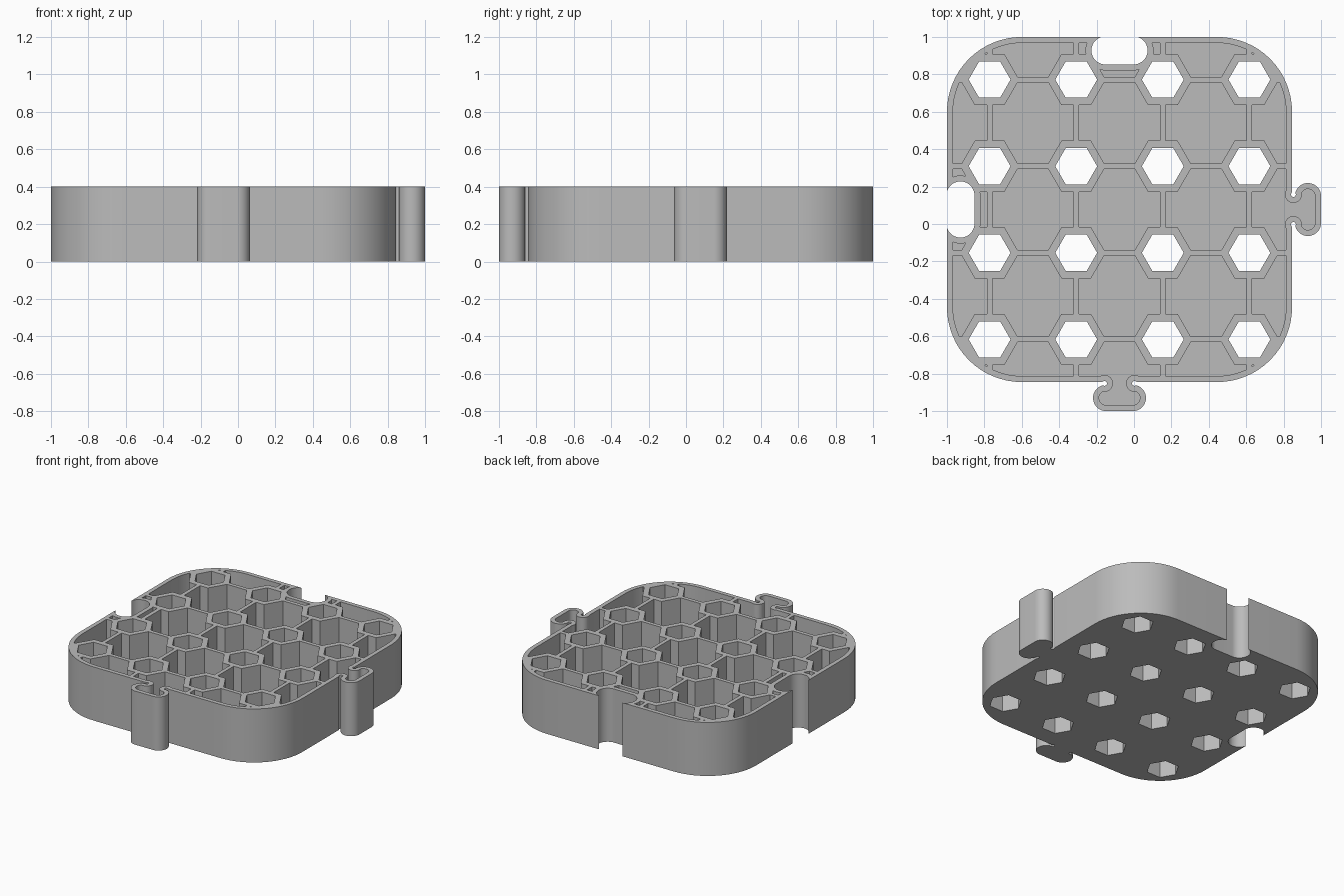
import bpy, bmesh, math

cube = bpy.data.objects.get("Cube")
if cube:
    bpy.data.objects.remove(cube, do_unlink=True)

HEIGHT, FLOOR, WALL = 0.4, 0.032, 0.032
CX, CY, HALF, CORNER = -0.0775, 0.0775, 0.9225, 0.4
PITCH = 0.463
STEPS = [(i - 1.5) * PITCH for i in range(4)]
CENTRES = [(CX + dx, CY + dy) for dx in STEPS for dy in STEPS]

grey = bpy.data.materials.new("light_grey")
grey.use_nodes = True
colour = (0.5, 0.5, 0.5, 1)
grey.diffuse_color = colour
grey.node_tree.nodes["Principled BSDF"].inputs["Base Color"].default_value = colour


def ring(x, y, r, n=32):
    return [(x + r * math.cos(math.tau * i / n), y + r * math.sin(math.tau * i / n))
            for i in range(n)]


def rounded(x, y, hx, hy, r, n=16):
    """Rounded rectangle outline; r = 0 gives a plain rectangle."""
    pts = []
    for q, (sx, sy) in enumerate([(1, 1), (-1, 1), (-1, -1), (1, -1)]):
        for i in range(n + 1 if r else 1):
            a = math.pi / 2 * (q + i / n)
            pts.append((x + sx * (hx - r) + r * math.cos(a),
                        y + sy * (hy - r) + r * math.sin(a)))
    return pts


def swapped(loops):
    """Copy outlines from the front/back edge onto the side edges."""
    return loops + [[(-y, -x) for x, y in loop] for loop in loops]


def prism(name, loops, z0, z1):
    bm = bmesh.new()
    for loop in loops:
        face = bm.faces.new([bm.verts.new((x, y, z0)) for x, y in loop])
        out = bmesh.ops.extrude_face_region(bm, geom=[face], use_keep_orig=True)
        top = [v for v in out["geom"] if isinstance(v, bmesh.types.BMVert)]
        bmesh.ops.translate(bm, verts=top, vec=(0, 0, z1 - z0))
    bmesh.ops.recalc_face_normals(bm, faces=bm.faces)
    mesh = bpy.data.meshes.new(name)
    bm.to_mesh(mesh)
    bm.free()
    mesh.materials.append(grey)
    obj = bpy.data.objects.new(name, mesh)
    bpy.context.collection.objects.link(obj)
    return obj


def combine(target, tool, operation):
    mod = target.modifiers.new("combine", "BOOLEAN")
    mod.solver = "EXACT"
    mod.operation = operation
    mod.object = tool
    graph = bpy.context.evaluated_depsgraph_get()
    mesh = bpy.data.meshes.new_from_object(target.evaluated_get(graph))
    target.modifiers.clear()
    target.data = mesh
    bpy.data.objects.remove(tool, do_unlink=True)


def tile_shape(name, inset, z0, z1):
    """Rounded square with the two connector tabs, shrunk by inset."""
    shape = prism(name, [rounded(CX, CY, HALF - inset, HALF - inset, CORNER - inset)], z0, z1)
    necks = swapped([rounded(CX, -0.855, 0.08, 0.075, 0)])
    combine(shape, prism("necks", necks, z0, z1), "UNION")
    heads = swapped([rounded(CX, -0.93, 0.1415 - inset, 0.07 - inset, 0.0699 - inset)])
    combine(shape, prism("heads", heads, z0, z1), "UNION")
    notches = swapped([ring(CX + s * 0.08, -0.852, 0.013 + inset) for s in (-1, 1)])
    combine(shape, prism("notches", notches, z0 - 0.1, z1 + 0.1), "DIFFERENCE")
    return shape


def sockets(grow):
    loop = rounded(CX, 0.928, 0.15 + grow, 0.075 + grow, 0.0749 + grow)
    return prism("sockets", swapped([loop]), -0.1, 0.6)


def hexes(r):
    return prism("hexes", [ring(x, y, r, 6) for x, y in CENTRES], -0.1, 0.6)


# Open pockets: the inner outline without hex tubes, ribs and socket walls
pockets = tile_shape("pockets", WALL, FLOOR, HEIGHT + 0.05)
combine(pockets, hexes(0.158), "DIFFERENCE")
ribs_y = prism("ribs_y", [rounded(CX + d, CY, 0.0145, 0.95, 0) for d in STEPS], -0.1, 0.6)
combine(pockets, ribs_y, "DIFFERENCE")
ribs_x = prism("ribs_x", [rounded(CX, CY + d, 0.95, 0.0145, 0) for d in STEPS], -0.1, 0.6)
combine(pockets, ribs_x, "DIFFERENCE")
combine(pockets, sockets(WALL), "DIFFERENCE")

# Finished tile: solid outline with pockets, through holes and sockets cut out
tile = tile_shape("interlocking_tile", 0, 0, HEIGHT)
combine(tile, pockets, "DIFFERENCE")
combine(tile, hexes(0.112), "DIFFERENCE")
combine(tile, sockets(0), "DIFFERENCE")

bpy.ops.object.select_all(action="DESELECT")
tile.select_set(True)
bpy.context.view_layer.objects.active = tile
bpy.ops.object.shade_smooth_by_angle(angle=math.radians(30))
